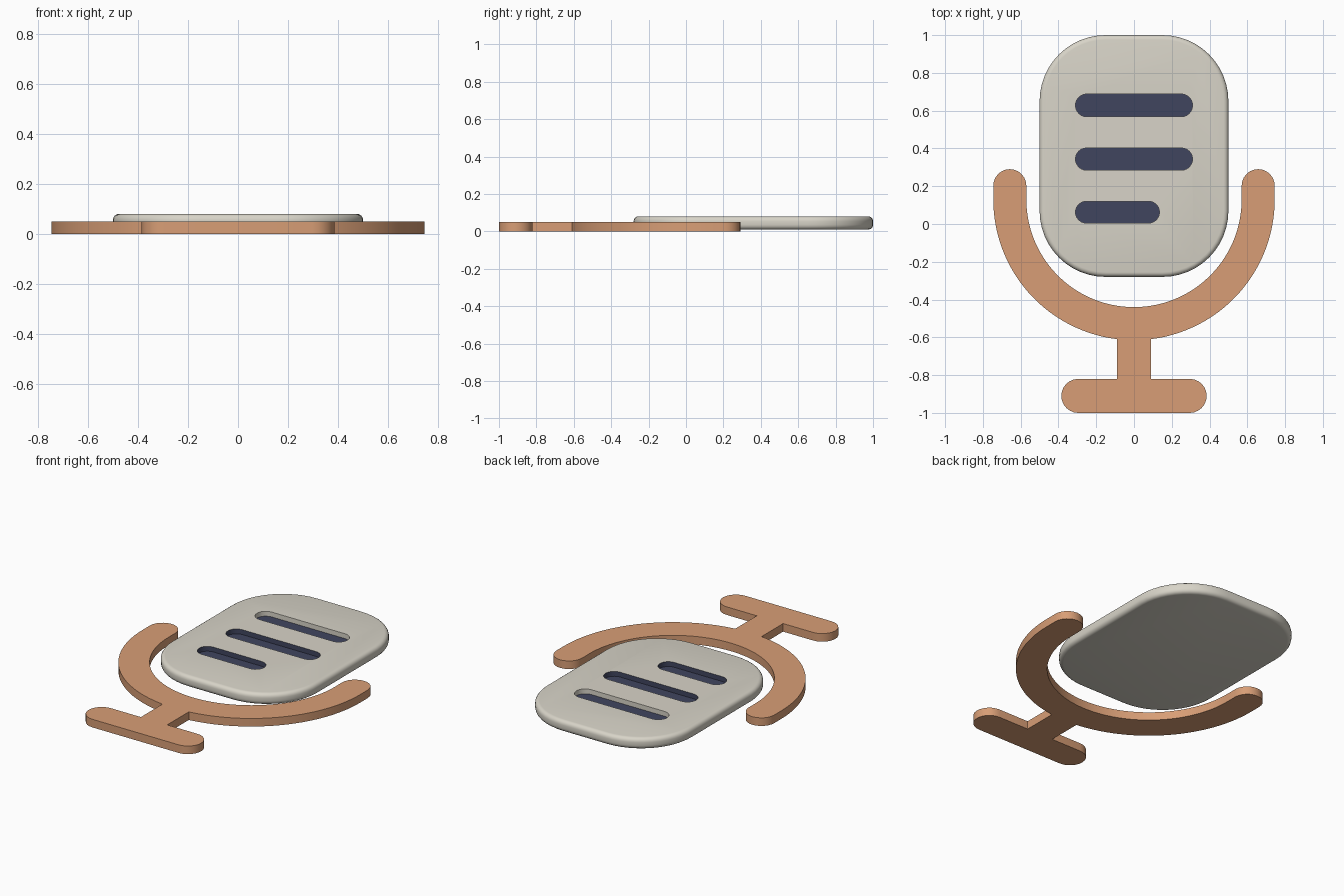
import bpy, bmesh, math

if "Cube" in bpy.data.objects:
    bpy.data.objects.remove(bpy.data.objects["Cube"])


def material(name, rgb):
    m = bpy.data.materials.new(name)
    lin = [(c / 255 / 12.92) if c < 10 else ((c / 255 + 0.055) / 1.055) ** 2.4 for c in rgb]
    m.diffuse_color = (*lin, 1)
    m.use_nodes = True
    m.node_tree.nodes["Principled BSDF"].inputs["Base Color"].default_value = m.diffuse_color
    return m


cream = material("warm cream", (216, 212, 200))
copper = material("copper orange", (216, 158, 118))
navy = material("dark navy", (64, 69, 95))


def arc(cx, cy, r, a0, a1, n):
    return [(cx + r * math.cos(math.radians(a0 + (a1 - a0) * i / n)),
             cy + r * math.sin(math.radians(a0 + (a1 - a0) * i / n))) for i in range(n + 1)]


def rounded_rect(x0, x1, y0, y1, r, n):
    pts = []
    for cx, cy, a in ((x1 - r, y1 - r, 0), (x0 + r, y1 - r, 90),
                      (x0 + r, y0 + r, 180), (x1 - r, y0 + r, 270)):
        pts += arc(cx, cy, r, a, a + 90, n)
    return pts


def plate(name, outline, z0, z1, mat, bevel=0):
    """Extrude a closed outline into a plate, optionally with rounded rims."""
    bm = bmesh.new()
    face = bm.faces.new([bm.verts.new((x, y, z0)) for x, y in outline])
    top = bmesh.ops.extrude_face_region(bm, geom=[face])["geom"]
    bmesh.ops.translate(bm, vec=(0, 0, z1 - z0),
                        verts=[v for v in top if isinstance(v, bmesh.types.BMVert)])
    bmesh.ops.remove_doubles(bm, verts=bm.verts, dist=1e-5)
    if bevel:
        rims = [e for e in bm.edges if abs(e.verts[0].co.z - e.verts[1].co.z) < 1e-6]
        bmesh.ops.bevel(bm, geom=rims, offset=bevel, segments=4, profile=0.5, affect='EDGES')
    bmesh.ops.recalc_face_normals(bm, faces=bm.faces)
    mesh = bpy.data.meshes.new(name)
    bm.to_mesh(mesh)
    bm.free()
    mesh.materials.append(mat)
    obj = bpy.data.objects.new(name, mesh)
    bpy.context.collection.objects.link(obj)
    return obj


def smooth(obj):
    bpy.ops.object.select_all(action='DESELECT')
    bpy.context.view_layer.objects.active = obj
    obj.select_set(True)
    bpy.ops.object.shade_smooth_by_angle(angle=math.radians(35))


# Microphone capsule with rounded rims
body = plate("microphone_body", rounded_rect(-0.5, 0.5, -0.28, 1.0, 0.35, 12),
             0.01, 0.08, cream, bevel=0.025)

# Recessed sound slots: x range, y range
slots = [(-0.31, 0.31, 0.568, 0.688), (-0.31, 0.31, 0.285, 0.402), (-0.31, 0.135, 0.005, 0.12)]
FLOOR = 0.05
cutters = []
for x0, x1, y0, y1 in slots:
    cutter = plate("slot_cutter", rounded_rect(x0, x1, y0, y1, (y1 - y0) / 2 - 1e-4, 6),
                   FLOOR, 0.2, cream)
    mod = body.modifiers.new("slot", 'BOOLEAN')
    mod.operation, mod.solver, mod.object = 'DIFFERENCE', 'EXACT', cutter
    cutter.hide_render = True
    cutters.append(cutter)
bpy.context.view_layer.update()
body_eval = body.evaluated_get(bpy.context.evaluated_depsgraph_get())
cut_mesh = bpy.data.meshes.new_from_object(body_eval)
body.modifiers.clear()
body.data = cut_mesh
for cutter in cutters:
    bpy.data.objects.remove(cutter)

# Navy slot floors, and navy walls in the two lower slots
cut_mesh.materials.clear()
cut_mesh.materials.append(cream)
cut_mesh.materials.append(navy)
for p in cut_mesh.polygons:
    c = p.center
    inside = abs(c.x) < 0.35 and -0.05 < c.y < 0.75 and 0.04 < c.z < 0.079
    is_floor = abs(c.z - FLOOR) < 1e-3
    p.material_index = 1 if inside and (is_floor or c.y < 0.5) else 0
smooth(body)

# Cradle, stem and foot as one flat outline; right half first, then mirrored
CY, RO, RI = 0.13, 0.745, 0.57
STEM = 0.09
a_stem = math.degrees(math.asin(STEM / RO))
right = [(STEM, -0.82)]
right = arc(0.295, -0.91, 0.09, -90, 90, 12) + right             # foot end
right += arc(0, CY, RO, -90 + a_stem, 0, 28)                     # outer sweep
right += arc((RO + RI) / 2, 0.203, (RO - RI) / 2, 0, 180, 12)    # arm tip
right += arc(0, CY, RI, 0, -90, 28)                              # inner sweep
left = [(-x, y) for x, y in reversed(right[:-1])]
stand = plate("cradle_stand", right + left, 0, 0.05, copper)
smooth(stand)
